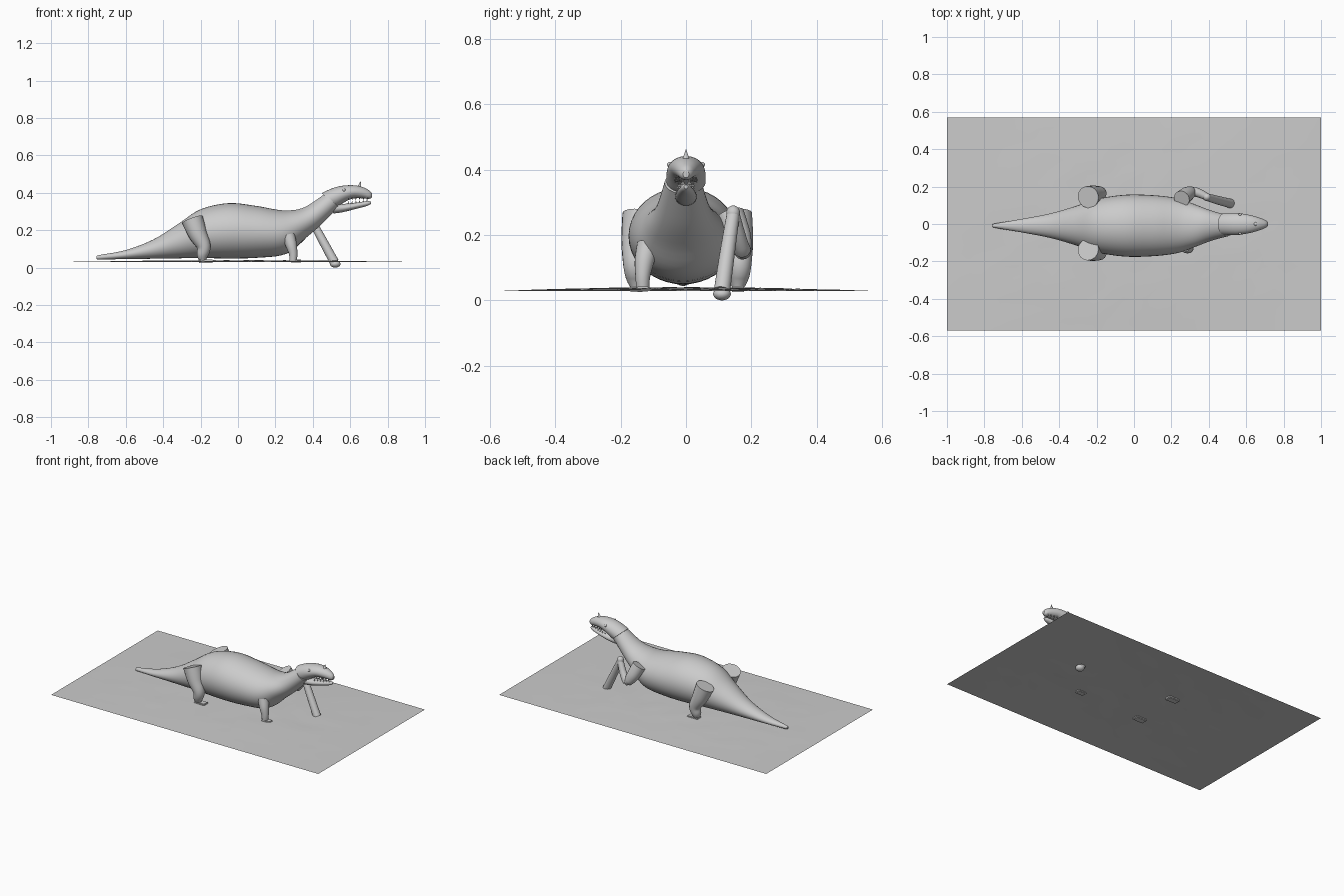
import bpy, bmesh, math, random
from mathutils import Vector, Matrix

if "Cube" in bpy.data.objects:
    bpy.data.objects.remove(bpy.data.objects["Cube"])

random.seed(4)


def finish(name, bm, smooth=True):
    bmesh.ops.recalc_face_normals(bm, faces=bm.faces[:])
    me = bpy.data.meshes.new(name)
    bm.to_mesh(me)
    bm.free()
    ob = bpy.data.objects.new(name, me)
    bpy.context.collection.objects.link(ob)
    if smooth:
        bpy.context.view_layer.objects.active = ob
        ob.select_set(True)
        bpy.ops.object.shade_smooth_by_angle(angle=math.radians(40))
        ob.select_set(False)
    return ob


def spline(rows, steps):
    # Catmull-Rom through rows of numbers
    out = []
    for i in range(len(rows) - 1):
        p = [rows[max(i - 1, 0)], rows[i], rows[i + 1], rows[min(i + 2, len(rows) - 1)]]
        for k in range(steps):
            t = k / steps
            out.append([0.5 * (2 * b + (c - a) * t + (2 * a - 5 * b + 4 * c - d) * t * t
                               + (3 * b - a - 3 * c + d) * t ** 3) for a, b, c, d in zip(*p)])
    return out + [list(rows[-1])]


def loft(name, rings, seg):
    # rings: (centre, side vector, up vector)
    bm = bmesh.new()
    loops = []
    for c, u, v in rings:
        loops.append([bm.verts.new(c + u * math.cos(2 * math.pi * k / seg) + v * math.sin(2 * math.pi * k / seg))
                      for k in range(seg)])
    for a, b in zip(loops, loops[1:]):
        for k in range(seg):
            bm.faces.new((a[k], a[(k + 1) % seg], b[(k + 1) % seg], b[k]))
    bm.faces.new(loops[0])
    bm.faces.new(loops[-1])
    return finish(name, bm)


def hull(name, rows, y=0.0, steps=5, seg=40):
    # rows: x, z, half width, half height, tilt in degrees
    rings = []
    for x, z, ry, rz, t in spline(rows, steps):
        t = math.radians(t)
        rings.append((Vector((x, y, z)), Vector((0, ry, 0)), Vector((-math.sin(t), 0, math.cos(t))) * rz))
    return loft(name, rings, seg)


def tube(name, rows, steps=5, seg=20):
    # rows: x, y, z, radius
    pts = spline(rows, steps)
    pos = [Vector(p[:3]) for p in pts]
    rings = []
    for i, p in enumerate(pts):
        tan = (pos[min(i + 1, len(pos) - 1)] - pos[max(i - 1, 0)]).normalized()
        u = Vector((1, 0.2, 0)).cross(tan).normalized()
        rings.append((pos[i], u * p[3], tan.cross(u) * p[3]))
    return loft(name, rings, seg)


def ball(name, loc, size):
    bm = bmesh.new()
    bmesh.ops.create_uvsphere(bm, u_segments=20, v_segments=12, radius=1,
                              matrix=Matrix.Translation(loc) @ Matrix.Diagonal((*size, 1)))
    return finish(name, bm)


def box(name, loc, size):
    bm = bmesh.new()
    bmesh.ops.create_cube(bm, size=1, matrix=Matrix.Translation(loc) @ Matrix.Diagonal((*size, 1)))
    bmesh.ops.bevel(bm, geom=bm.edges[:], offset=0.004, segments=2, affect='EDGES')
    return finish(name, bm)


def add_cone(bm, loc, r, h, flip=False, tilt=0.0):
    rot = Matrix.Rotation(math.pi if flip else tilt, 4, 'Y')
    bmesh.ops.create_cone(bm, cap_ends=True, segments=10, radius1=r, radius2=0, depth=h,
                          matrix=Matrix.Translation(loc) @ rot)


# Ground sheet, slightly raised in the middle
bm = bmesh.new()
bmesh.ops.create_grid(bm, x_segments=32, y_segments=20, size=1)
for v in bm.verts:
    fall = max(0, 1 - v.co.x ** 2) * max(0, 1 - v.co.y ** 2)
    v.co.z = 0.029 + fall * (0.009 + random.uniform(-0.003, 0.003))
    v.co.y *= 0.57
finish("ground", bm)

# Body with tail and neck
hull("body", [
    (-0.755, 0.055, 0.006, 0.006, 0), (-0.74, 0.056, 0.012, 0.012, 0), (-0.6, 0.07, 0.036, 0.024, 0),
    (-0.45, 0.1, 0.065, 0.052, 0), (-0.32, 0.142, 0.102, 0.092, 0), (-0.2, 0.182, 0.142, 0.13, 0),
    (-0.05, 0.197, 0.165, 0.148, 0), (0.1, 0.192, 0.163, 0.139, 3), (0.23, 0.193, 0.147, 0.122, 14),
    (0.32, 0.232, 0.115, 0.085, 29), (0.405, 0.28, 0.082, 0.064, 45), (0.5, 0.36, 0.056, 0.05, 48)],
    y=-0.009)

# Head and lower jaw
hull("skull", [
    (0.488, 0.362, 0.06, 0.054, 48), (0.55, 0.39, 0.059, 0.046, 15), (0.61, 0.405, 0.05, 0.036, 3),
    (0.66, 0.402, 0.037, 0.031, 0), (0.7, 0.391, 0.022, 0.023, 0), (0.716, 0.386, 0.009, 0.011, 0)])
hull("lower_jaw", [
    (0.5, 0.318, 0.034, 0.03, 20), (0.56, 0.319, 0.033, 0.022, 5), (0.63, 0.331, 0.027, 0.017, 0),
    (0.69, 0.343, 0.016, 0.013, 0), (0.71, 0.347, 0.006, 0.006, 0)], seg=24)

# Horn, teeth and eyes
bm = bmesh.new()
add_cone(bm, (0.652, 0, 0.446), 0.012, 0.036, tilt=0.2)
finish("horn", bm)
bm = bmesh.new()
for s in (-1, 1):
    for i in range(6):
        x = 0.59 + i * 0.02
        add_cone(bm, (x, s * (0.033 - i * 0.0036), 0.368), 0.005, 0.016, flip=True)
        add_cone(bm, (x, s * (0.024 - i * 0.0034), 0.35 + i * 0.002), 0.004, 0.016)
finish("teeth", bm)
for s, side in ((-1, "right"), (1, "left")):
    ball("eye_" + side, (0.567, s * 0.05, 0.415), (0.008, 0.008, 0.008))

# Hind legs and feet
for s, side in ((-1, "right"), (1, "left")):
    o = 0.004
    tube("hind_leg_" + side, [
        (-0.245, s * 0.14 + o, 0.258, 0.059), (-0.215, s * 0.152 + o, 0.18, 0.05),
        (-0.183, s * 0.16 + o, 0.115, 0.037), (-0.19, s * 0.157 + o, 0.07, 0.031),
        (-0.19, s * 0.155 + o, 0.042, 0.02)])
    box("hind_foot_" + side, (-0.172, s * 0.155 + o, 0.035), (0.08, 0.045, 0.018))

# Standing front leg
tube("front_leg_right", [(0.27, -0.115, 0.17, 0.035), (0.285, -0.127, 0.12, 0.03),
                         (0.295, -0.132, 0.075, 0.023), (0.295, -0.132, 0.038, 0.02)])
box("front_foot_right", (0.31, -0.132, 0.035), (0.06, 0.04, 0.016))

# Reaching front leg
tube("upper_arm_left", [(0.255, 0.135, 0.262, 0.044), (0.285, 0.16, 0.195, 0.039),
                        (0.318, 0.173, 0.152, 0.027), (0.355, 0.162, 0.19, 0.023),
                        (0.39, 0.145, 0.26, 0.02)])
ball("wrist_left", (0.39, 0.144, 0.267), (0.021, 0.021, 0.023))
tube("forearm_left", [(0.39, 0.144, 0.262, 0.02), (0.45, 0.127, 0.15, 0.023), (0.515, 0.11, 0.03, 0.025)])
ball("hand_left", (0.52, 0.11, 0.02), (0.028, 0.027, 0.02))
